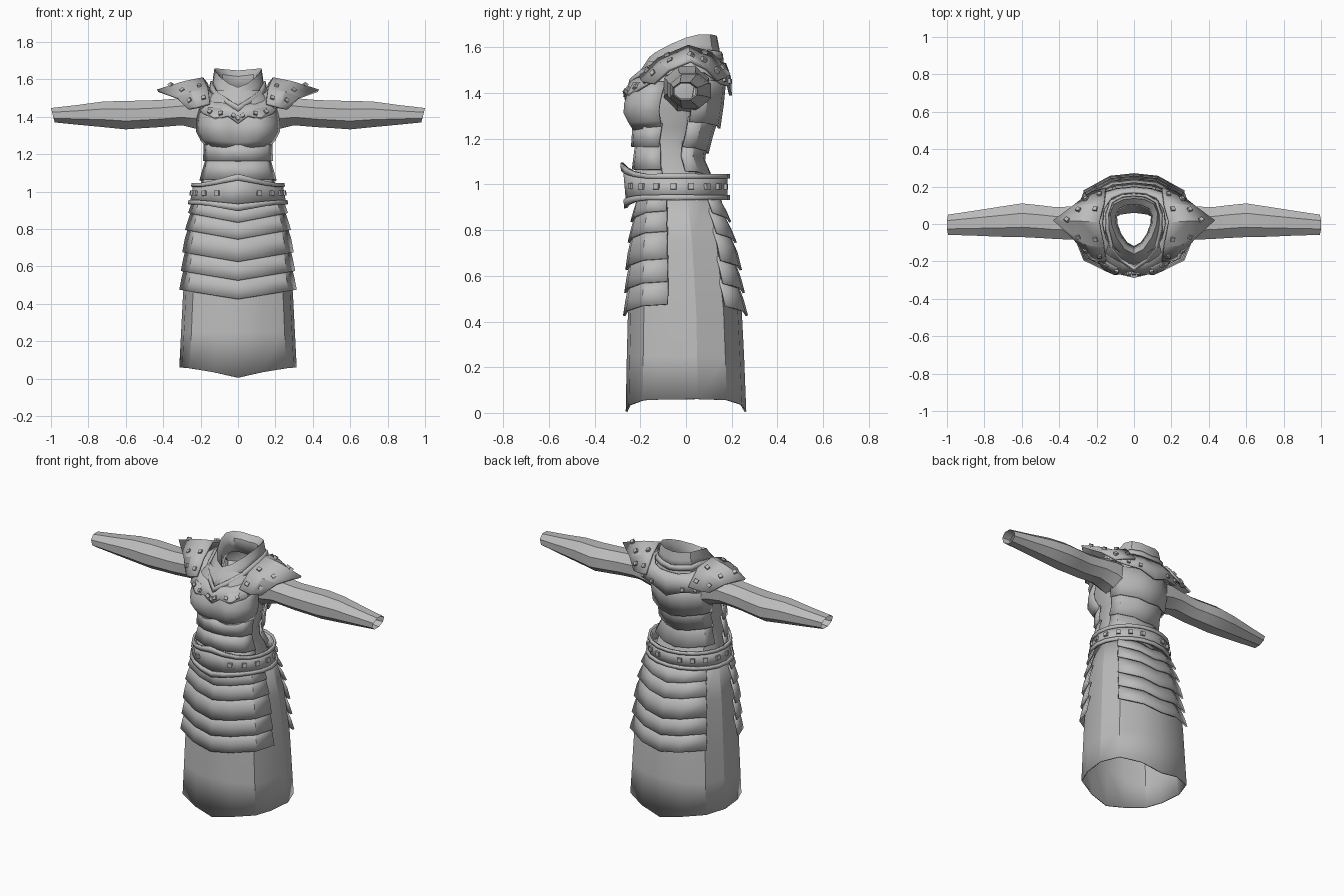
import bpy, bmesh, math
from mathutils import Vector, Matrix

if "Cube" in bpy.data.objects:
    bpy.data.objects.remove(bpy.data.objects["Cube"])

steel = bpy.data.materials.new("plain_grey")
steel.diffuse_color = (0.5, 0.5, 0.5, 1)
steel.use_nodes = True
steel.node_tree.nodes["Principled BSDF"].inputs["Base Color"].default_value = steel.diffuse_color


def finish(name, bm, thick=0.0, angle=32):
    bmesh.ops.recalc_face_normals(bm, faces=bm.faces)
    me = bpy.data.meshes.new(name)
    bm.to_mesh(me)
    bm.free()
    ob = bpy.data.objects.new(name, me)
    bpy.context.collection.objects.link(ob)
    me.materials.append(steel)
    if thick:
        m = ob.modifiers.new("thickness", "SOLIDIFY")
        m.thickness, m.offset = thick, 0
    bpy.ops.object.select_all(action="DESELECT")
    ob.select_set(True)
    bpy.context.view_layer.objects.active = ob
    bpy.ops.object.shade_smooth_by_angle(angle=math.radians(angle))
    return ob


def loft(name, rows, closed=False, thick=0.0, angle=32):
    bm = bmesh.new()
    vs = [[bm.verts.new(p) for p in r] for r in rows]
    n = len(rows[0])
    for a, b in zip(vs, vs[1:]):
        for i in range(n if closed else n - 1):
            j = (i + 1) % n
            bm.faces.new((a[i], a[j], b[j], b[i]))
    return finish(name, bm, thick, angle)


def whole(half, closed=False):
    """Mirror a half row that starts on the centre line."""
    left = [Vector((-p[0], p[1], p[2])) for p in half[1:]]
    if closed:
        left = left[:-1]
    return left[::-1] + [Vector(p) for p in half]


def studs(name, rows, spots, centre, size=0.013):
    """Square studs at (row, column) positions on a grid of points, on both sides."""
    bm = bmesh.new()
    for u, v in spots:
        i, j = min(int(u), len(rows) - 2), min(int(v), len(rows[0]) - 2)
        a, b, c, d = (Vector(rows[i + k][j + l]) for k, l in ((0, 0), (0, 1), (1, 0), (1, 1)))
        fu, fv = u - i, v - j
        p = a.lerp(b, fv).lerp(c.lerp(d, fv), fu)
        t = (b - a).lerp(d - c, fu).normalized()
        nrm = t.cross(c.lerp(d, fv) - a.lerp(b, fv)).normalized()
        if nrm.dot(p - Vector(centre)) < 0:
            nrm = -nrm
        rot = Matrix((t, nrm.cross(t), nrm)).transposed().to_4x4()
        for s in (1, -1):
            flip = Matrix.Diagonal((s, 1, 1, 1))
            m = flip @ Matrix.Translation(p + nrm * 0.008) @ rot
            bmesh.ops.create_cube(bm, size=1, matrix=m @ Matrix.Diagonal((size * 2, size * 2, 0.02, 1)))
    finish(name, bm)


# Body sizes by height: z, half width, front y, back y
SKIRT = [(0.06, .31, -.26, .26), (.45, .29, -.25, .24), (.75, .265, -.235, .2), (.97, .225, -.205, .14)]
TORSO = [(.95, .2, -.21, .14), (1.06, .182, -.212, .085), (1.15, .16, -.215, .06), (1.25, .17, -.22, .11),
         (1.33, .195, -.245, .14), (1.42, .2, -.235, .16), (1.48, .19, -.21, .165), (1.54, .14, -.17, .15)]
# Half cross-sections from front centre to back centre
OVAL = [(0, -1), (.4, -.95), (.82, -.72), (.95, -.35), (1, .2), (.85, .68), (.45, .93), (0, 1)]
FRONT = [(0, -1), (.42, -.95), (.86, -.7), (1, -.28)]
BACK = [(0, 1), (.4, .95), (.85, .66)]
BUST = [(0, -.93), (.22, -.97), (.48, -1), (.72, -.88), (.9, -.64), (1, -.3)]
ROUND = [(math.sin(k * math.pi / 10), -math.cos(k * math.pi / 10)) for k in range(11)]


def size_at(table, z):
    z = max(table[0][0], min(table[-1][0], z))
    for a, b in zip(table, table[1:]):
        if z <= b[0]:
            f = (z - a[0]) / (b[0] - a[0])
            return [p + (q - p) * f for p, q in zip(a[1:], b[1:])]


def ring(table, shape, z, off=0.0, drop=0.0, power=1, closed=False):
    hw, yf, yb = size_at(table, z)
    cy, hy = (yf + yb) / 2, (yb - yf) / 2
    return whole([((hw + off) * nx, cy + (hy + off) * ny, z - drop * (1 - abs(nx)) ** power)
                  for nx, ny in shape], closed)


# Long skirt with pointed hem
hem = ring(SKIRT, OVAL, .06, drop=.055, power=1.4, closed=True)
loft("skirt", [hem] + [ring(SKIRT, OVAL, z, closed=True) for z in (.25, .45, .75, .97)],
     True, .008, 24)

# Overlapping skirt plates, front and back
for i, (top, bottom) in enumerate([(.97, .885), (.9, .795), (.815, .675), (.69, .575), (.59, .475)]):
    for side, shape in (("front", FRONT), ("back", BACK)):
        o = .022 if side == "front" else .03
        rows = [ring(SKIRT, shape, top, .006, .04), ring(SKIRT, shape, (top + bottom) / 2, o * .7, .045),
                ring(SKIRT, shape, bottom, o, .05)]
        loft(f"{side}_skirt_plate_{i + 1}", rows, False, .01, 24)

# Torso cloth
loft("torso", [ring(TORSO, OVAL, s[0], closed=True) for s in TORSO], True, 0, 40)

# Breastplate with rounded bust
loft("breastplate", [ring(TORSO, BUST, z, o, d) for z, o, d in
                     ((1.45, .005, .01), (1.4, .016, .01), (1.36, .024, .01), (1.32, .027, .01),
                      (1.28, .018, .015), (1.25, .006, .02))], False, .01, 45)

# Waist plates, front and back
for i, (top, bottom) in enumerate([(1.27, 1.165), (1.18, 1.065), (1.08, .99)]):
    loft(f"front_waist_plate_{i + 1}", [ring(TORSO, FRONT, top, .004, .02),
                                        ring(TORSO, FRONT, bottom, .02, .0)], False, .01)
BACKW = BACK + [(.97, .35)]
for i, (top, bottom) in enumerate([(1.46, 1.275), (1.3, 1.165), (1.19, 1.06)]):
    loft(f"back_plate_{i + 1}", [ring(TORSO, BACKW, top, .006, .02),
                                 ring(TORSO, BACKW, (top + bottom) / 2, .012, .02),
                                 ring(TORSO, BACKW, bottom, .026, .03)], False, .01)


# Belt with raised rims and a pointed front
def belt_ring(t, off):
    pts = []
    for nx, ny in ROUND:
        peak = max(0, 1 - abs(nx) / .75) if ny < 0 else 0
        z = .94 + .1 * t + peak * (.045 * t - .03 * (1 - t))
        pts.append(((.25 - .018 * t + off) * nx, -.04 + (.215 + off) * ny - .015 * peak * t, z))
    return whole(pts, True)


band = [belt_ring(1, 0), belt_ring(0, 0)]
loft("belt", band, True, .014, 30)
for name, a, b in (("belt_top_rim", 1.06, .86), ("belt_bottom_rim", .14, -.08)):
    loft(name, [belt_ring(a, .01), belt_ring(b, .01)], True, .014, 30)
studs("belt_studs", band, [(.5, 9 + k) for k in (1.5, 2.6, 3.7, 4.8, 5.9, 7, 8, 9)], (0, -.04, 1))

# Yoke over chest and shoulders with scalloped edge
neck = [(0, -.205, 1.47), (.06, -.18, 1.48), (.11, -.14, 1.5), (.15, -.08, 1.53), (.17, -.0, 1.56),
        (.16, .08, 1.56), (.12, .14, 1.54), (.06, .165, 1.53), (0, .17, 1.53)]
edge = [(0, -.262, 1.365), (.055, -.268, 1.405), (.12, -.25, 1.385), (.19, -.2, 1.42), (.24, -.1, 1.48),
        (.24, .08, 1.49), (.2, .155, 1.44), (.1, .185, 1.43), (0, .195, 1.39)]
mid = [tuple((a + b) / 2 * k for a, b, k in zip(p, q, (1.06, 1.05, 1.005))) for p, q in zip(neck, edge)]
yoke = [whole(r, True) for r in (neck, mid, edge)]
loft("yoke", yoke, True, .012, 40)
studs("yoke_studs", yoke, [(1.65, c) for c in (7.5, 8.5, 9.4, 10.1, 13.1, 13.9)] + [(1.55, 7)], (0, 0, 1.4), .01)

# Raised collar, open at the throat, with outer lip
rim = [(0, -.16, 1.555), (.05, -.135, 1.575), (.095, -.07, 1.61), (.12, .0, 1.64), (.125, .06, 1.655),
       (.105, .105, 1.655), (.055, .13, 1.65), (0, .135, 1.645)]
base = [(0, -.235, 1.44), (.06, -.19, 1.48), (.115, -.12, 1.52), (.135, -.03, 1.555), (.135, .05, 1.57),
        (.115, .115, 1.565), (.06, .145, 1.56), (0, .15, 1.55)]
inner = [(x * .82, y * .82 - .004, z - .03) for x, y, z in rim]
throat = [(x * .75, y * .75, z - .11) for x, y, z in rim]
mid = [tuple((a + b) / 2 for a, b in zip(p, q)) for p, q in zip(rim, base)]
loft("collar", [whole(r, True) for r in (base, mid, rim, inner, throat)], True, .006, 38)
lip = [(x * 1.08, y * 1.05, z - .012) for x, y, z in base]
loft("collar_lip", [whole(r, True) for r in
                    ([(x * 1.03, y * 1.02, z + .02) for x, y, z in base], lip)], True, .016, 38)

# Pointed shoulder guards, arched front to back
guard = [
    [(.15, -.2, 1.47), (.16, -.12, 1.55), (.185, .01, 1.605), (.16, .11, 1.575), (.15, .19, 1.48)],
    [(.22, -.19, 1.45), (.25, -.11, 1.53), (.285, .015, 1.585), (.25, .1, 1.54), (.22, .17, 1.465)],
    [(.265, -.14, 1.44), (.325, -.075, 1.5), (.43, .02, 1.54), (.33, .09, 1.505), (.265, .14, 1.455)]]
# Tapered eight-sided sleeves: x, y low, y high, z low, z high
SLEEVE = [(.14, -.1, .1, 1.3, 1.53), (.22, -.095, .1, 1.335, 1.52), (.3, -.085, .095, 1.355, 1.5),
          (.42, -.08, .09, 1.345, 1.49), (.5, -.075, .1, 1.34, 1.487), (.6, -.07, .11, 1.333, 1.485),
          (.72, -.068, .092, 1.345, 1.482), (.86, -.062, .07, 1.358, 1.463), (.99, -.058, .05, 1.37, 1.447)]
for side, s in (("left", -1), ("right", 1)):
    loft(f"{side}_shoulder_guard", [[(s * x, y, z) for x, y, z in r] for r in guard], False, .014, 20)
    rows = []
    for x, y0, y1, z0, z1 in SLEEVE:
        row = []
        for k in range(8):
            a = (k + .5) * math.pi / 4
            c, d = math.cos(a) / .924, math.sin(a) / .924
            tilt = .01 * d if x > .9 else 0
            row.append((s * (x + tilt), (y0 + y1) / 2 + (y1 - y0) / 2 * c, (z0 + z1) / 2 + (z1 - z0) / 2 * d))
        rows.append(row)
    # Hollow wrist opening
    rows.append([(s * .94, p[1] * .85, 1.408 + (p[2] - 1.408) * .85) for p in rows[-1]])
    loft(f"{side}_sleeve", rows, True, 0, 35)
studs("shoulder_studs", guard, [(.35, .4), (.4, 1.3), (.4, 2.7), (.35, 3.6), (1.3, .5), (1.35, 1.3),
                                (1.5, 2), (1.35, 2.7), (1.3, 3.5)], (.2, 0, 1.35), .011)
